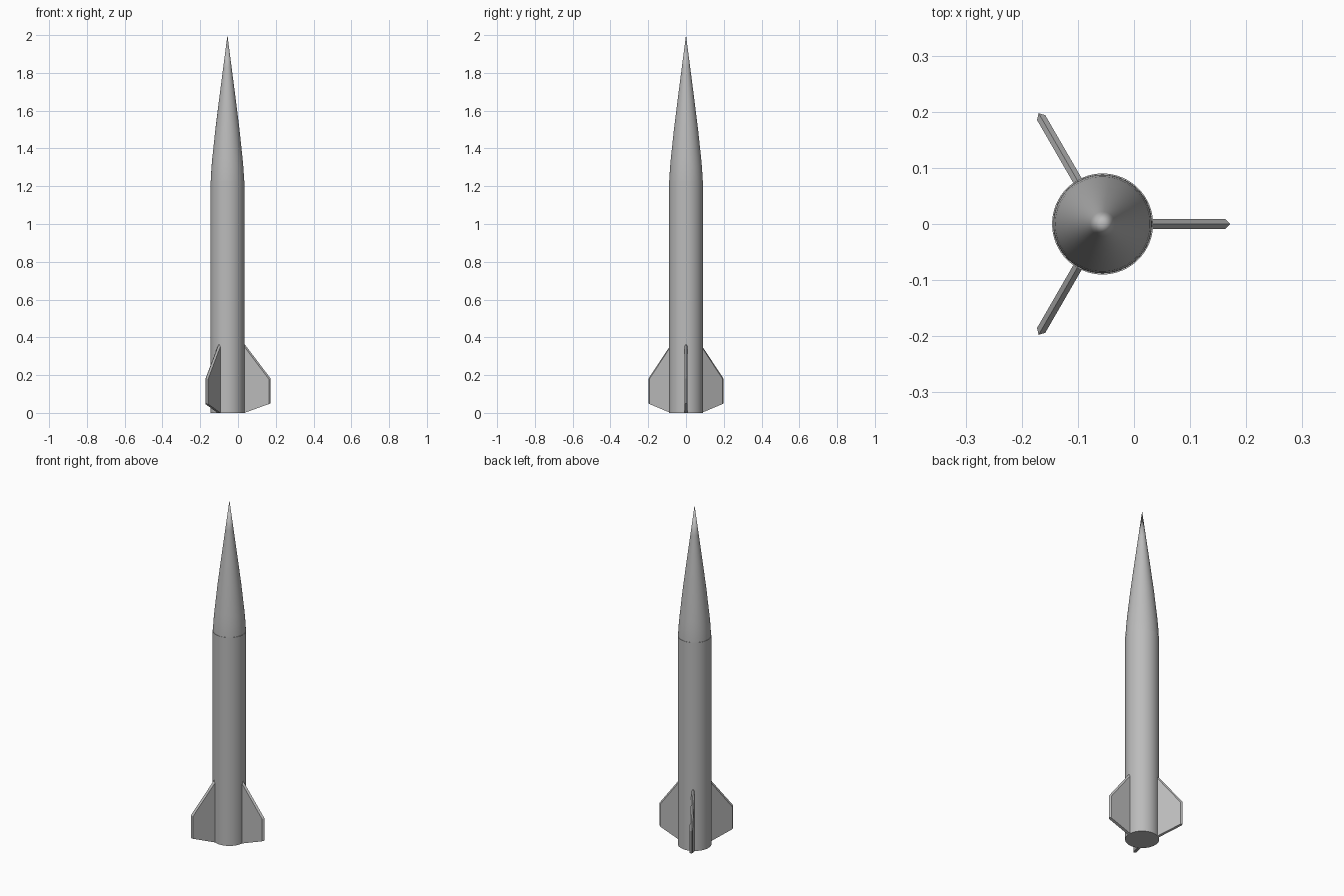
import bpy, bmesh, math
from mathutils import Matrix

if "Cube" in bpy.data.objects:
    bpy.data.objects.remove(bpy.data.objects["Cube"], do_unlink=True)

AXIS_X = -0.056
RADIUS = 0.09
SEGMENTS = 64

grey = bpy.data.materials.new("light_grey")
grey.use_nodes = True
colour = (0.5, 0.5, 0.5, 1)
grey.diffuse_color = colour
grey.node_tree.nodes["Principled BSDF"].inputs["Base Color"].default_value = colour


def make_object(name, bm, smooth=False):
    bmesh.ops.recalc_face_normals(bm, faces=bm.faces)
    mesh = bpy.data.meshes.new(name)
    bm.to_mesh(mesh)
    bm.free()
    mesh.materials.append(grey)
    obj = bpy.data.objects.new(name, mesh)
    bpy.context.collection.objects.link(obj)
    if smooth:
        bpy.ops.object.select_all(action="DESELECT")
        obj.select_set(True)
        bpy.context.view_layer.objects.active = obj
        bpy.ops.object.shade_smooth_by_angle(angle=math.radians(30))
    return obj


def lathe(name, profile):
    """Spin a (radius, height) profile around the rocket axis."""
    bm = bmesh.new()
    verts = [bm.verts.new((r, 0, z)) for r, z in profile]
    edges = [bm.edges.new(pair) for pair in zip(verts, verts[1:])]
    bmesh.ops.spin(bm, geom=verts + edges, cent=(0, 0, 0), axis=(0, 0, 1),
                   angle=math.tau, steps=SEGMENTS)
    bmesh.ops.remove_doubles(bm, verts=bm.verts, dist=0.0001)
    bmesh.ops.translate(bm, verts=bm.verts, vec=(AXIS_X, 0, 0))
    return make_object(name, bm, smooth=True)


# Straight body tube with closed ends
lathe("body_tube", [(0, 0), (RADIUS, 0), (RADIUS, 1.23), (0, 1.23)])

# Curved nose that straightens into a sharp cone
lathe("nose_cone", [(0, 1.2), (0.0885, 1.2), (0.0875, 1.25), (0.0845, 1.3),
                    (0.080, 1.35), (0.0745, 1.4), (0.064, 1.5), (0.044, 1.66),
                    (0.022, 1.83), (0, 2)])


def make_fin(name, angle):
    """Flat plate with a ridged leading and outer edge and a flat bottom."""
    half = 0.0085
    ridge = [(0.06, 0), (RADIUS, 0), (0.228, 0.05), (0.228, 0.183),
             (RADIUS, 0.365), (0.06, 0.405)]
    plate = [(0.06, 0), (RADIUS, 0), (0.219, 0.047), (0.219, 0.179),
             (RADIUS, 0.350), (0.06, 0.390)]
    bm = bmesh.new()
    rows = [[bm.verts.new((r, y, z)) for r, z in outline]
            for outline, y in ((plate, -half), (ridge, 0), (plate, half))]
    bm.faces.new(rows[0])
    bm.faces.new(rows[2])
    count = len(ridge)
    for lower, upper in zip(rows, rows[1:]):
        for i in range(count):
            j = (i + 1) % count
            # The root rows share one outline, so these stay flat
            bm.faces.new((lower[i], lower[j], upper[j], upper[i]))
    bm.transform(Matrix.Translation((AXIS_X, 0, 0)) @ Matrix.Rotation(angle, 4, "Z"))
    return make_object(name, bm)


# Three fins evenly spaced around the tail
for name, turn in (("left_fin", 0), ("back_right_fin", 1), ("front_right_fin", 2)):
    make_fin(name, turn * math.tau / 3)
